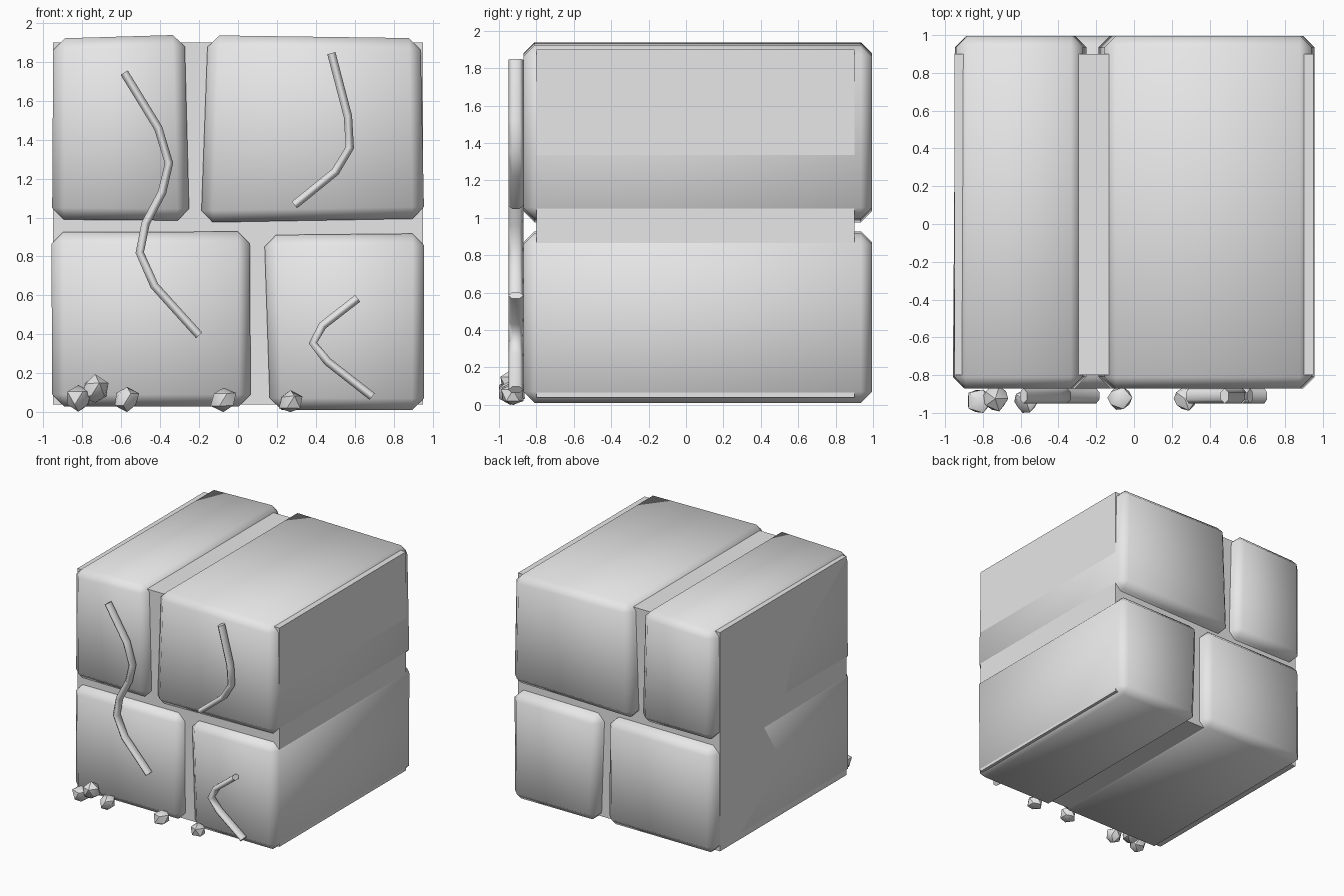
import bpy, bmesh, random
from math import radians
from mathutils import Vector

random.seed(4)
if "Cube" in bpy.data.objects:
    bpy.data.objects.remove(bpy.data.objects["Cube"], do_unlink=True)

stone_grey = bpy.data.materials.new("stone_grey")
stone_grey.use_nodes = True
grey = (0.8, 0.8, 0.8, 1)
stone_grey.diffuse_color = grey
stone_grey.node_tree.nodes["Principled BSDF"].inputs["Base Color"].default_value = grey


def add_object(name, bm):
    mesh = bpy.data.meshes.new(name)
    bmesh.ops.recalc_face_normals(bm, faces=bm.faces)
    bm.to_mesh(mesh)
    bm.free()
    mesh.materials.append(stone_grey)
    obj = bpy.data.objects.new(name, mesh)
    bpy.context.collection.objects.link(obj)
    return obj


def smooth(obj, angle):
    bpy.ops.object.select_all(action="DESELECT")
    obj.select_set(True)
    bpy.context.view_layer.objects.active = obj
    bpy.ops.object.shade_smooth_by_angle(angle=radians(angle))


def block(name, bottom_x, top_x, left_z, right_z, y=(-0.87, 0.995), back_shift=(0, 0), bevel=0.06):
    """Slightly skewed box; back_shift moves the left back corners (bottom, top)."""
    bm = bmesh.new()
    bmesh.ops.create_cube(bm, size=2)
    for v in bm.verts:
        right, back, up = (int(c > 0) for c in v.co)
        x = (top_x if up else bottom_x)[right]
        if back and not right:
            x += back_shift[up]
        v.co = (x, y[back], (right_z if right else left_z)[up])
    if bevel:
        bmesh.ops.bevel(bm, geom=bm.edges[:], offset=bevel, segments=1,
                        affect="EDGES", clamp_overlap=True)
    obj = add_object(name, bm)
    smooth(obj, 60 if bevel else 30)
    return obj


# Recessed mortar behind the stones
block("mortar_core", (-0.95, 0.95), (-0.95, 0.95), (0.04, 1.9), (0.04, 1.9),
      y=(-0.8, 0.9), bevel=0)

# Four long stones running from front to back
block("upper_left_stone", (-0.956, -0.25), (-0.95, -0.275), (0.99, 1.92), (0.985, 1.94),
      back_shift=(0.012, 0.008))
block("upper_right_stone", (-0.19, 0.957), (-0.155, 0.938), (0.975, 1.937), (0.995, 1.922))
block("lower_left_stone", (-0.955, 0.065), (-0.96, 0.06), (0.03, 0.925), (0.03, 0.928),
      back_shift=(0.006, 0.016))
block("lower_right_stone", (0.165, 0.955), (0.135, 0.957), (0.012, 0.91), (0.01, 0.918))


# Raised cracks on the front
def crack(name, points):
    curve = bpy.data.curves.new(name, "CURVE")
    curve.dimensions = "3D"
    curve.bevel_depth = 0.025
    curve.bevel_resolution = 1
    curve.use_fill_caps = True
    spline = curve.splines.new("POLY")
    spline.points.add(len(points) - 1)
    for p, (x, z) in zip(spline.points, points):
        p.co = (x, 0, z, 1)
    curve.materials.append(stone_grey)
    obj = bpy.data.objects.new(name, curve)
    bpy.context.collection.objects.link(obj)
    obj.location.y = -0.91
    obj.scale.y = 1.6
    bpy.ops.object.select_all(action="DESELECT")
    obj.select_set(True)
    bpy.context.view_layer.objects.active = obj
    bpy.ops.object.convert(target="MESH")
    smooth(bpy.context.object, 65)


crack("long_crack", [(-0.585, 1.745), (-0.41, 1.46), (-0.355, 1.28), (-0.39, 1.13),
                     (-0.475, 0.97), (-0.505, 0.82), (-0.43, 0.65), (-0.2, 0.395)])
crack("upper_crack", [(0.48, 1.845), (0.565, 1.52), (0.575, 1.36), (0.5, 1.235), (0.29, 1.065)])
crack("lower_crack", [(0.615, 0.585), (0.435, 0.445), (0.385, 0.355), (0.46, 0.26), (0.69, 0.08)])

# Rubble along the foot of the front
rubble = [(-0.82, -0.935, 0.07, 0.075), (-0.735, -0.925, 0.115, 0.075),
          (-0.57, -0.94, 0.065, 0.07), (-0.075, -0.92, 0.065, 0.07), (0.27, -0.925, 0.05, 0.068)]
for i, (x, y, z, r) in enumerate(rubble):
    bm = bmesh.new()
    bmesh.ops.create_icosphere(bm, subdivisions=1, radius=r)
    for v in bm.verts:
        v.co = v.co * random.uniform(0.85, 1.1) + Vector((x, y, z))
        v.co.z = max(v.co.z, 0)
        v.co.y = max(v.co.y, -1)
    smooth(add_object(f"rubble_{i + 1}", bm), 40)
